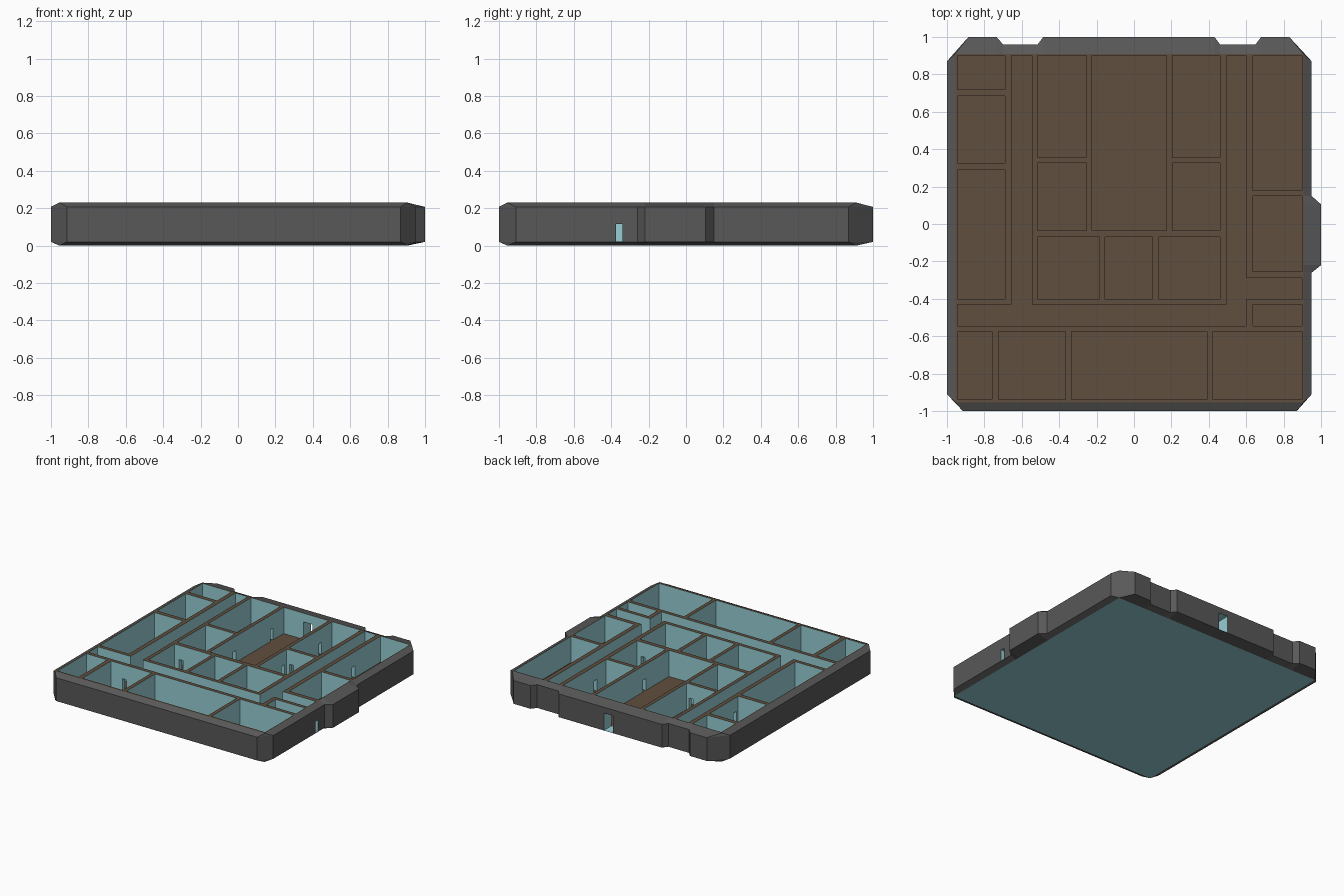
import bpy, bmesh

if "Cube" in bpy.data.objects:
    bpy.data.objects.remove(bpy.data.objects["Cube"])


def material(name, rgb):
    m = bpy.data.materials.new(name)
    m.diffuse_color = (*rgb, 1)
    m.use_nodes = True
    m.node_tree.nodes["Principled BSDF"].inputs["Base Color"].default_value = m.diffuse_color
    return m


GREY = material("dark_grey", (0.098, 0.098, 0.098))
TEAL = material("pale_teal", (0.305, 0.62, 0.66))
BROWN = material("brown", (0.118, 0.078, 0.048))

# Main dimensions
X0, X1, Y0, Y1 = -0.955, 0.905, -0.955, 0.91     # inner block
FLOOR, DOOR, GATE, EAVE, TOP = 0.02, 0.115, 0.16, 0.207, 0.23


def make_object(name, bm, mats):
    bmesh.ops.remove_doubles(bm, verts=bm.verts, dist=1e-5)
    bmesh.ops.recalc_face_normals(bm, faces=bm.faces)
    me = bpy.data.meshes.new(name)
    for m in mats:
        me.materials.append(m)
    bm.to_mesh(me)
    bm.free()
    ob = bpy.data.objects.new(name, me)
    bpy.context.collection.objects.link(ob)
    return ob


def add_box(bm, x0, x1, y0, y1, z0, z1):
    verts = bmesh.ops.create_cube(bm, size=1)["verts"]
    for v in verts:
        v.co = (x1 if v.co.x > 0 else x0, y1 if v.co.y > 0 else y0, z1 if v.co.z > 0 else z0)


# Rooms and corridors: x0, x1, y0, y1
L, R, B, T = -0.945, 0.897, -0.937, 0.902
rooms = []
for y0, y1 in ((0.72, T), (0.325, 0.685), (-0.40, 0.29)):            # left rooms
    rooms.append((L, -0.69, y0, y1))
for x0, x1 in ((-0.515, -0.255), (0.205, 0.46)):                     # middle side rooms
    rooms += [(x0, x1, 0.355, T), (x0, x1, -0.035, 0.325)]
rooms.append((-0.225, 0.175, -0.035, T))                             # hall
for x0, x1 in ((-0.515, -0.185), (-0.155, 0.10), (0.13, 0.46)):      # middle front rooms
    rooms.append((x0, x1, -0.40, -0.07))
for y0, y1 in ((0.18, T), (-0.255, 0.15), (-0.545, -0.43)):          # right rooms
    rooms.append((0.635, R, y0, y1))
for x0, x1 in ((L, -0.76), (-0.725, -0.365), (-0.335, 0.39), (0.42, R)):  # front rooms
    rooms.append((x0, x1, B, -0.575))
rooms += [(-0.655, -0.545, -0.545, T), (0.495, 0.60, -0.545, T),     # corridors
          (L, 0.60, -0.545, -0.43), (0.495, R, -0.40, -0.29)]
voids = [(*r, TOP) for r in rooms]

# Doorways: through x-facing walls (x0, x1, y) and y-facing walls (y0, y1, x)
W = 0.018
for x0, x1, y in ((-0.255, -0.225, 0.75), (-0.255, -0.225, 0.278), (0.175, 0.205, 0.75),
                  (0.175, 0.205, 0.278), (0.60, 0.635, 0.56), (0.46, 0.495, 0.49),
                  (-0.545, -0.515, 0.49), (-0.69, -0.655, 0.363), (R, X1, -0.357)):
    voids.append((x0, x1, y - W, y + W, DOOR))
for y0, y1, x in ((-0.575, -0.545, -0.605), (-0.07, -0.035, -0.457), (-0.07, -0.035, 0.405),
                  (0.325, 0.355, -0.295), (0.325, 0.355, 0.248)):
    voids.append((x - W, x + W, y0, y1, DOOR))
voids.append((-0.05, 0.03, T, Y1, GATE))                             # back gate

# Walls: solid cells of the plan, drawing only faces that border open space
xs = sorted({X0, X1, *(v[0] for v in voids), *(v[1] for v in voids)})
ys = sorted({Y0, Y1, *(v[2] for v in voids), *(v[3] for v in voids)})
zs = [FLOOR, DOOR, GATE, TOP]
axes = (xs, ys, zs)


def solid(cell):
    if any(c < 0 or c >= len(a) - 1 for c, a in zip(cell, axes)):
        return False
    x, y, z = ((a[c] + a[c + 1]) / 2 for c, a in zip(cell, axes))
    return not any(v[0] < x < v[1] and v[2] < y < v[3] and z < v[4] for v in voids)


bm = bmesh.new()
grid = {}


def grid_vert(key):
    if key not in grid:
        grid[key] = bm.verts.new([a[k] for a, k in zip(axes, key)])
    return grid[key]


for i in range(len(xs) - 1):
    for j in range(len(ys) - 1):
        for k in range(len(zs) - 1):
            cell = (i, j, k)
            if not solid(cell):
                continue
            for ax in range(3):
                for side in (0, 1):
                    near = list(cell)
                    near[ax] += 2 * side - 1
                    if solid(near) or (ax == 2 and near[2] < 0):
                        continue
                    u, w = (ax + 1) % 3, (ax + 2) % 3
                    quad = []
                    for du, dw in ((0, 0), (1, 0), (1, 1), (0, 1)):
                        key = list(cell)
                        key[ax] += side
                        key[u] += du
                        key[w] += dw
                        quad.append(grid_vert(tuple(key)))
                    f = bm.faces.new(quad if side else quad[::-1])
                    f.material_index = 1 if ax == 2 and side else 0
me = bpy.data.meshes.new("interior_walls")
me.materials.append(TEAL)
me.materials.append(BROWN)
bm.to_mesh(me)
bm.free()
bpy.context.collection.objects.link(bpy.data.objects.new("interior_walls", me))

# Floor slab: brown above, teal below
bm = bmesh.new()
add_box(bm, X0, X1, Y0, Y1, 0, FLOOR)
slab = make_object("floor_slab", bm, (TEAL, BROWN))
for p in slab.data.polygons:
    p.material_index = 1 if p.normal.z > 0.5 else 0

# Outer shell: bevelled ring around the block, with recesses and a bay
outline = [(-1, -0.91), (-0.915, -1), (0.87, -1), (0.95, -0.91), (0.95, -0.26), (1, -0.22),
           (1, 0.105), (0.95, 0.15), (0.95, 0.87), (0.83, 1), (0.68, 1), (0.65, 0.96),
           (0.46, 0.96), (0.43, 1), (-0.485, 1), (-0.515, 0.96), (-0.70, 0.96),
           (-0.735, 1), (-0.885, 1), (-1, 0.87)]


def to_block(p):
    x, y = min(max(p[0], X0), X1), min(max(p[1], Y0), Y1)
    cx, cy = (X0 if x < 0 else X1), (Y0 if y < 0 else Y1)
    return (cx, cy) if abs(x - cx) < 0.1 and abs(y - cy) < 0.1 else (x, y)


inner = [to_block(p) for p in outline]
bm = bmesh.new()
loops = [[bm.verts.new((*p, z)) for p in pts] for pts, z in
         ((inner, 0), (outline, FLOOR), (outline, EAVE), (inner, TOP))]
n = len(outline)
for a in range(4):
    lo, hi = loops[a], loops[(a + 1) % 4]
    for i in range(n):
        j = (i + 1) % n
        bm.faces.new((lo[i], lo[j], hi[j], hi[i]))
bmesh.ops.remove_doubles(bm, verts=bm.verts, dist=1e-5)
bmesh.ops.dissolve_degenerate(bm, edges=bm.edges, dist=1e-5)
shell = make_object("outer_shell", bm, (GREY, TEAL))

# Cut the side door and back gate through the shell
bm = bmesh.new()
add_box(bm, 0.85, 1.1, -0.357 - W, -0.357 + W, FLOOR + 0.001, DOOR)
add_box(bm, -0.05, 0.03, 0.85, 1.1, FLOOR + 0.001, GATE)
cutter = make_object("doorway_cutter", bm, (GREY, TEAL))
for p in cutter.data.polygons:
    p.material_index = 1
cutter.hide_render = True
mod = shell.modifiers.new("doorways", 'BOOLEAN')
mod.operation = 'DIFFERENCE'
mod.solver = 'EXACT'
mod.object = cutter
bpy.context.view_layer.objects.active = shell
shell.select_set(True)
bpy.ops.object.modifier_apply(modifier=mod.name)
bpy.data.objects.remove(cutter)
